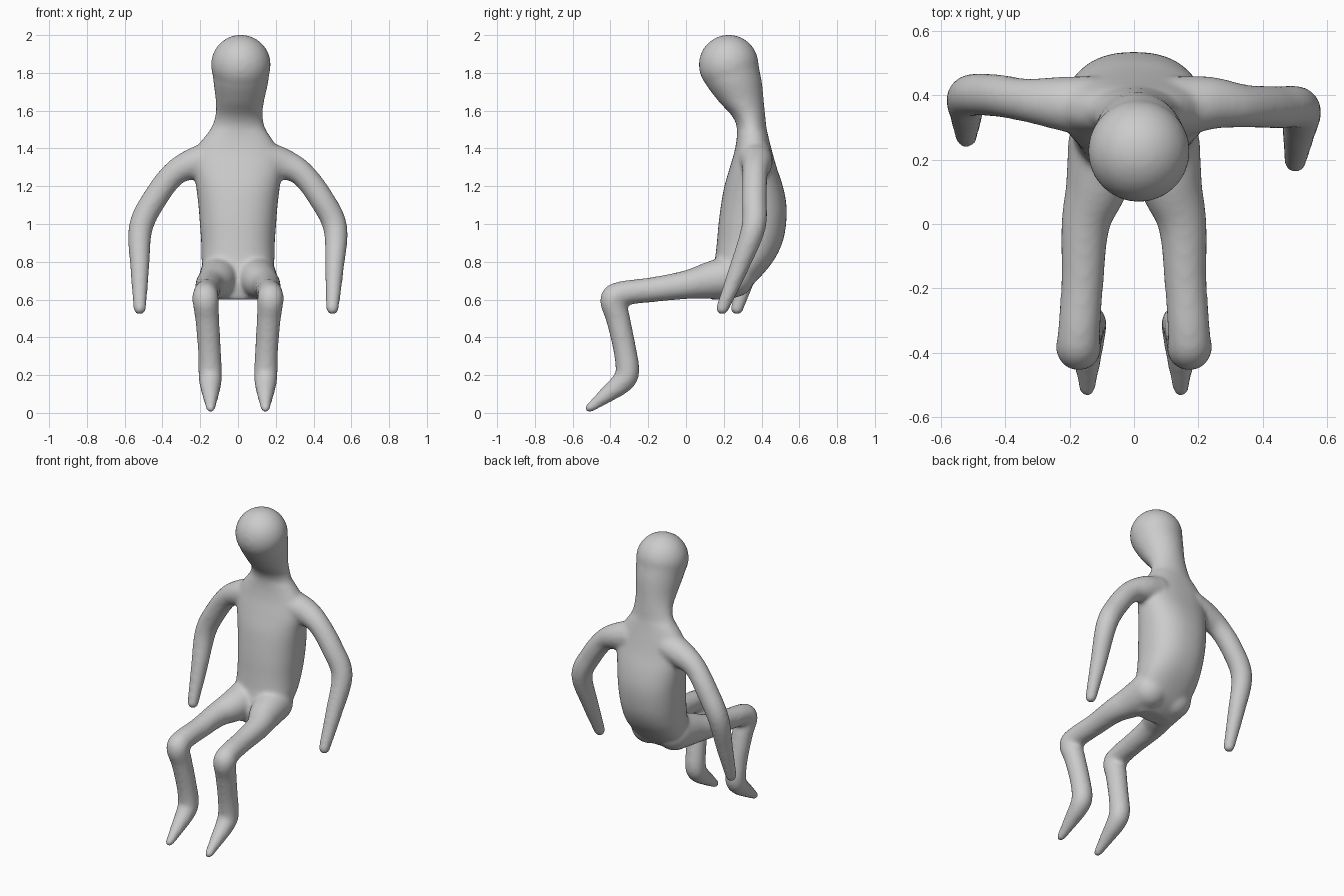
import bpy, bmesh
from math import sin, cos, pi, copysign
from mathutils import Vector, Matrix

if "Cube" in bpy.data.objects:
    bpy.data.objects.remove(bpy.data.objects["Cube"])


def spline(rows, steps=6):
    """Catmull-Rom interpolation of rows of numbers."""
    pts = [Vector(r) for r in rows]
    pts = [2 * pts[0] - pts[1]] + pts + [2 * pts[-1] - pts[-2]]
    out = []
    for a, b, c, d in zip(pts, pts[1:], pts[2:], pts[3:]):
        for i in range(steps):
            t = i / steps
            out.append(0.5 * (2 * b + (c - a) * t + (2 * a - 5 * b + 4 * c - d) * t * t
                              + (3 * b - a - 3 * c + d) * t ** 3))
    return out + [pts[-2]]


def skin(bm, rings):
    """Join rings of points into a closed tube."""
    loops = [[bm.verts.new(p) for p in ring] for ring in rings]
    n = len(loops[0])
    for a, b in zip(loops, loops[1:]):
        for i in range(n):
            j = (i + 1) % n
            bm.faces.new((a[i], a[j], b[j], b[i]))
    bm.faces.new(loops[0][::-1])
    bm.faces.new(loops[-1])


def ball(bm, co, r):
    bmesh.ops.create_uvsphere(bm, u_segments=24, v_segments=16, radius=r,
                              matrix=Matrix.Translation(co))


def limb(bm, path):
    """Round tube through (x, y, z, radius) with ball ends."""
    rows = spline([r[:3] for r in path])
    radii = [v[0] for v in spline([(r[3], 0) for r in path])]
    rings, side = [], Vector((1, 0, 0))
    for k, (c, r) in enumerate(zip(rows, radii)):
        t = (rows[min(k + 1, len(rows) - 1)] - rows[max(k - 1, 0)]).normalized()
        if k == 0:
            side = t.orthogonal()
        side = (side - t * side.dot(t)).normalized()
        up = t.cross(side)
        rings.append([c + r * (cos(a) * side + sin(a) * up)
                      for a in (2 * pi * i / 24 for i in range(24))])
    skin(bm, rings)
    ball(bm, rows[0], radii[0])
    ball(bm, rows[-1], radii[-1])


bm = bmesh.new()

# torso and neck: height, centre x, half width, front y, back y
torso = [(0.60, 0, 0.11, 0.13, 0.24), (0.64, 0, 0.155, 0.12, 0.31),
         (0.70, 0, 0.18, 0.12, 0.375), (0.80, 0, 0.192, 0.15, 0.46),
         (0.90, 0, 0.195, 0.163, 0.51), (1.00, 0, 0.202, 0.172, 0.53),
         (1.10, 0, 0.21, 0.185, 0.532), (1.20, 0, 0.222, 0.203, 0.513),
         (1.30, 0, 0.235, 0.232, 0.48), (1.40, -0.005, 0.215, 0.26, 0.452),
         (1.50, 0, 0.148, 0.27, 0.428), (1.57, 0.005, 0.126, 0.245, 0.42),
         (1.65, 0.01, 0.128, 0.172, 0.412), (1.75, 0.015, 0.145, 0.10, 0.402),
         (1.85, 0.015, 0.155, 0.072, 0.382)]


def power(v, e):
    return copysign(abs(v) ** e, v)


rings = []
for z, x, hw, y0, y1 in spline(torso):
    e = 0.86 if z < 1.5 else 1.0
    rings.append([Vector((x + hw * power(cos(a), e),
                          (y0 + y1) / 2 + (y1 - y0) / 2 * power(sin(a), e), z))
                  for a in (2 * pi * i / 40 for i in range(40))])
skin(bm, rings)

# head
ball(bm, (0.015, 0.226, 1.843), 0.159)

# arms, each hanging at a slightly different angle
for s, elbow_y, hand_y, hand_x in ((-1, 0.40, 0.27, 0.52), (1, 0.362, 0.192, 0.50)):
    limb(bm, [(s * 0.14, 0.365, 1.345, 0.095), (s * 0.24, 0.375, 1.318, 0.082),
              (s * 0.34, (elbow_y + 0.37) / 2, 1.265, 0.067),
              (s * 0.44, elbow_y, 1.135, 0.066),
              (s * 0.515, elbow_y - 0.005, 0.98, 0.064),
              (s * (0.52 + hand_x) / 2, (elbow_y + hand_y) / 2, 0.76, 0.05),
              (s * hand_x, hand_y, 0.553, 0.034)])

# legs with pointed feet
for s in (-1, 1):
    limb(bm, [(s * 0.09, 0.25, 0.725, 0.115), (s * 0.115, 0.12, 0.70, 0.098),
              (s * 0.15, 0.0, 0.678, 0.076), (s * 0.16, -0.18, 0.652, 0.066),
              (s * 0.17, -0.33, 0.633, 0.066), (s * 0.172, -0.385, 0.60, 0.07),
              (s * 0.163, -0.36, 0.50, 0.064), (s * 0.152, -0.325, 0.34, 0.061),
              (s * 0.147, -0.31, 0.215, 0.063), (s * 0.146, -0.345, 0.155, 0.058),
              (s * 0.145, -0.43, 0.088, 0.042), (s * 0.145, -0.512, 0.025, 0.025)])

bmesh.ops.recalc_face_normals(bm, faces=bm.faces)
mesh = bpy.data.meshes.new("seated_figure")
bm.to_mesh(mesh)
bm.free()
body = bpy.data.objects.new("seated_figure", mesh)
bpy.context.collection.objects.link(body)

# fuse all parts into one soft skin
fuse = body.modifiers.new("fuse", 'REMESH')
fuse.mode = 'VOXEL'
fuse.voxel_size = 0.012
fuse.use_smooth_shade = True
soften = body.modifiers.new("soften", 'SMOOTH')
soften.factor = 0.5
soften.iterations = 10
